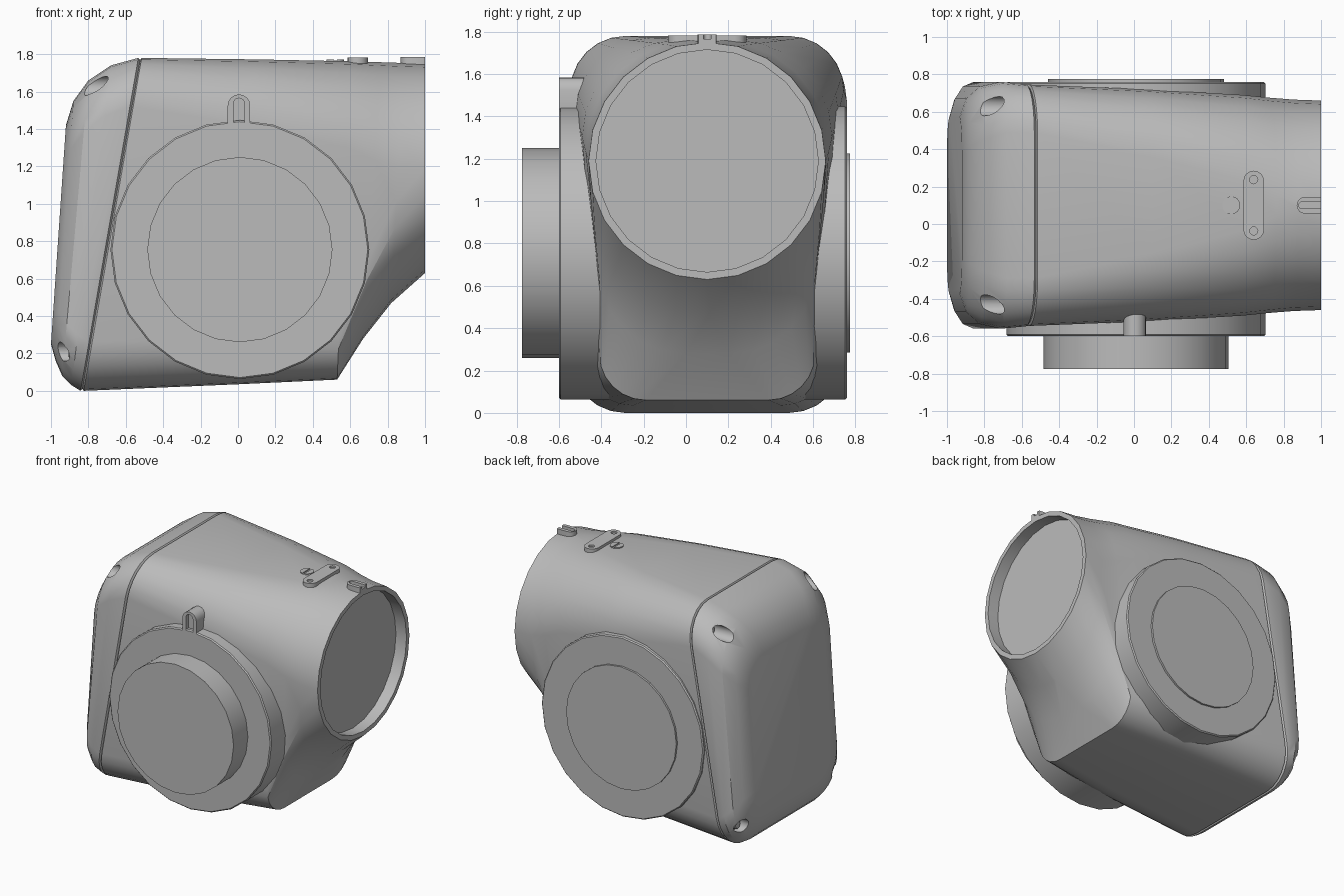
import bpy, bmesh, math
from mathutils import Vector, Matrix

cube = bpy.data.objects.get("Cube")
if cube:
    bpy.data.objects.remove(cube)

grey = bpy.data.materials.new("housing grey")
grey.use_nodes = True
grey.diffuse_color = (0.5, 0.5, 0.5, 1)
grey.node_tree.nodes["Principled BSDF"].inputs["Base Color"].default_value = (0.5, 0.5, 0.5, 1)

MID_Y = 0.1
STEPS = 6


def finish(bm, name, angle=28):
    bmesh.ops.recalc_face_normals(bm, faces=bm.faces)
    mesh = bpy.data.meshes.new(name)
    bm.to_mesh(mesh)
    bm.free()
    ob = bpy.data.objects.new(name, mesh)
    bpy.context.collection.objects.link(ob)
    mesh.materials.append(grey)
    smooth(ob, angle)
    return ob


def smooth(ob, angle=28):
    bpy.ops.object.select_all(action='DESELECT')
    bpy.context.view_layer.objects.active = ob
    ob.select_set(True)
    bpy.ops.object.shade_smooth_by_angle(angle=math.radians(angle))


def section(top, bottom, wide_top, wide_bottom, r_top, r_bottom):
    """Rounded rectangle between a top and a bottom (x, z) point."""
    (xt, zt), (xb, zb) = top, bottom
    points = []
    for quarter in range(4):
        upper = quarter < 2
        side = 1 if quarter in (0, 3) else -1
        w, r = (wide_top, r_top) if upper else (wide_bottom, r_bottom)
        cy = MID_Y + side * (w - r)
        cz = zt - r if upper else zb + r
        for i in range(STEPS + 1):
            a = (quarter + i / STEPS) * math.pi / 2
            z = cz + r * math.sin(a)
            x = xb + (xt - xb) * (z - zb) / (zt - zb)
            points.append(Vector((x, cy + r * math.cos(a), z)))
    return points


def loft(name, sections):
    bm = bmesh.new()
    rings = [[bm.verts.new(p) for p in s] for s in sections]
    n = len(rings[0])
    for a, b in zip(rings, rings[1:]):
        for i in range(n):
            j = (i + 1) % n
            bm.faces.new((a[i], a[j], b[j], b[i]))
    bm.faces.new(rings[0])
    bm.faces.new(rings[-1])
    bmesh.ops.remove_doubles(bm, verts=bm.verts, dist=0.0005)
    return finish(bm, name)


def cylinder(name, start, end, radius, sides=24, bevel=0.0):
    a, b = Vector(start), Vector(end)
    turn = (b - a).to_track_quat('Z', 'Y').to_matrix().to_4x4()
    bm = bmesh.new()
    bmesh.ops.create_cone(bm, cap_ends=True, segments=sides, radius1=radius, radius2=radius,
                          depth=(b - a).length, matrix=Matrix.Translation((a + b) / 2) @ turn)
    if bevel:
        rims = [e for e in bm.edges if any(len(f.verts) > 4 for f in e.link_faces)]
        bmesh.ops.bevel(bm, geom=rims, offset=bevel, segments=1, affect='EDGES')
    return finish(bm, name)


def capsule(name, centre, half_length, radius, depth, along, out):
    """Pill-shaped plate raised along the out direction."""
    along, out = Vector(along), Vector(out)
    across = out.cross(along)
    bm = bmesh.new()
    ring = []
    for end in (1, -1):
        for i in range(9):
            a = math.pi * (i / 8 - 0.5)
            p = along * end * (half_length - radius + radius * math.cos(a)) + across * end * radius * math.sin(a)
            ring.append(bm.verts.new(Vector(centre) + p))
    face = bm.faces.new(ring)
    lid = bmesh.ops.extrude_face_region(bm, geom=[face])["geom"]
    bmesh.ops.translate(bm, vec=out * depth, verts=[g for g in lid if isinstance(g, bmesh.types.BMVert)])
    return finish(bm, name)


def cut(target, cutters):
    for c in cutters:
        mod = target.modifiers.new("cut", 'BOOLEAN')
        mod.operation = 'DIFFERENCE'
        mod.solver = 'EXACT'
        mod.object = c
        bpy.context.view_layer.objects.active = target
        bpy.ops.object.modifier_apply(modifier=mod.name)
        bpy.data.objects.remove(c)
    smooth(target)


# main housing, from the seam to the round mouth with its shallow recess
loft("main_housing", [
    section((-0.523, 1.77), (-0.832, 0.01), 0.635, 0.635, 0.26, 0.26),
    section((-0.515, 1.78), (-0.825, 0.0), 0.645, 0.645, 0.26, 0.26),
    section((0.1, 1.772), (0.0, 0.035), 0.62, 0.60, 0.36, 0.25),
    section((0.6, 1.762), (0.53, 0.06), 0.59, 0.51, 0.46, 0.22),
    section((0.76, 1.757), (0.67, 0.28), 0.575, 0.52, 0.52, 0.42),
    section((0.88, 1.753), (0.82, 0.47), 0.565, 0.55, 0.55, 0.54),
    section((1.0, 1.75), (1.0, 0.63), 0.56, 0.56, 0.56, 0.56),
    section((1.0, 1.715), (1.0, 0.665), 0.525, 0.525, 0.525, 0.525),
    section((0.91, 1.715), (0.91, 0.665), 0.525, 0.525, 0.525, 0.525),
])

# rounded end cap with recessed corner screws
cap = loft("end_cap", [
    section((-0.523, 1.77), (-0.832, 0.01), 0.635, 0.635, 0.26, 0.26),
    section((-0.533, 1.78), (-0.842, 0.0), 0.647, 0.647, 0.26, 0.26),
    section((-0.68, 1.74), (-0.89, 0.03), 0.66, 0.66, 0.27, 0.27),
    section((-0.80, 1.66), (-0.94, 0.08), 0.635, 0.635, 0.28, 0.28),
    section((-0.88, 1.55), (-0.975, 0.16), 0.57, 0.57, 0.26, 0.26),
    section((-0.92, 1.42), (-1.0, 0.25), 0.47, 0.47, 0.2, 0.2),
])
holes = []
for side, label in ((1, "back"), (-1, "front")):
    for level, y, z, x in (("upper", 0.53, 1.63, -0.63), ("lower", 0.56, 0.21, -0.87)):
        y = MID_Y + side * y
        holes.append(cylinder("hole_cutter", (-1.3, y, z), (x, y, z), 0.052, 16))
        cylinder(f"{label}_{level}_cap_screw", (x - 0.035, y, z), (x + 0.01, y, z), 0.035, 12, 0.006)
cut(cap, holes)

# side flanges and output shaft
cylinder("front_flange", (0.01, 0.1, 0.755), (0.01, -0.6, 0.755), 0.692, 24, 0.008)
cylinder("back_flange", (0.01, 0.1, 0.755), (0.01, 0.76, 0.755), 0.692, 24, 0.008)
cylinder("output_shaft", (0.01, -0.5, 0.755), (0.01, -0.775, 0.755), 0.495, 24)
cylinder("back_cover_disc", (0.01, 0.7, 0.755), (0.01, 0.775, 0.755), 0.47, 24)

# alignment key above the front flange
key = capsule("alignment_key", (0.005, -0.42, 1.47), 0.115, 0.06, 0.18, (0, 0, 1), (0, -1, 0))
cut(key, [capsule("key_cutter", (0.005, -0.57, 1.48), 0.085, 0.03, 0.1, (0, 0, 1), (0, -1, 0))])

# fittings on the top face
plate = capsule("top_plate", (0.64, 0.1, 1.72), 0.185, 0.055, 0.062, (0, 1, 0), (0, 0, 1))
cut(plate, [cylinder("plate_hole_cutter", (0.64, 0.1 + s * 0.137, 1.768), (0.64, 0.1 + s * 0.137, 1.9), 0.022, 12)
            for s in (1, -1)])
screw = cylinder("top_screw", (0.52, 0.1, 1.72), (0.52, 0.1, 1.772), 0.048, 16)
cut(screw, [capsule("slot_cutter", (0.52, 0.1, 1.765), 0.06, 0.008, 0.1, (0, 1, 0), (0, 0, 1))])
tab = capsule("mouth_tab", (0.95, 0.1, 1.72), 0.08, 0.045, 0.066, (1, 0, 0), (0, 0, 1))
cut(tab, [capsule("tab_cutter", (0.96, 0.1, 1.765), 0.08, 0.018, 0.1, (1, 0, 0), (0, 0, 1)),
          cylinder("tab_end_cutter", (1.0, 0.1, 1.7), (1.2, 0.1, 1.7), 0.2, 16)])
